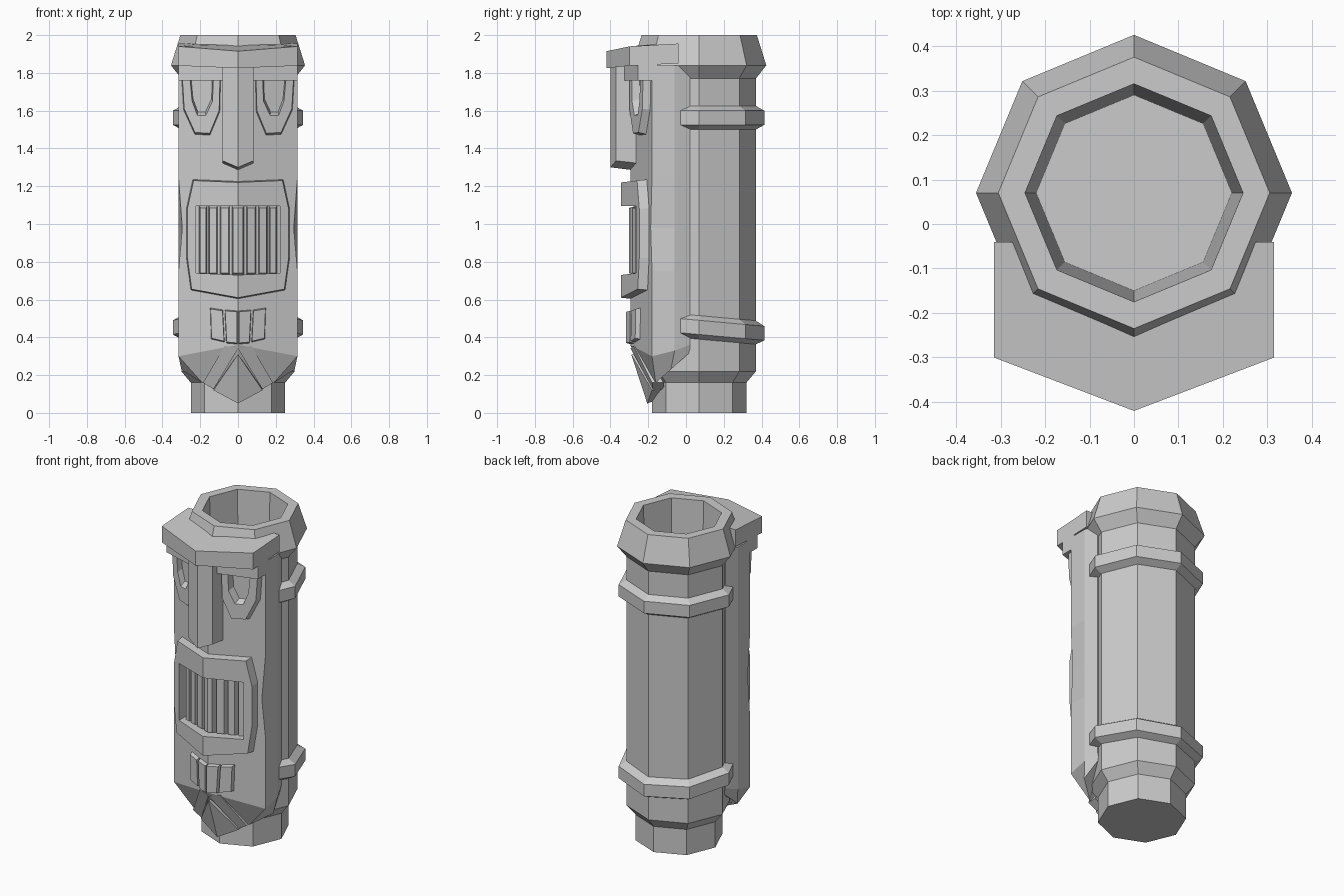
import bpy, bmesh, math

cube = bpy.data.objects.get("Cube")
if cube:
    bpy.data.objects.remove(cube)

stone = bpy.data.materials.new("grey_clay")
stone.use_nodes = True
stone.diffuse_color = (0.6, 0.6, 0.6, 1)
stone.node_tree.nodes["Principled BSDF"].inputs["Base Color"].default_value = (0.6, 0.6, 0.6, 1)

CENTRE_Y = 0.07


def finish(name, bm):
    bmesh.ops.recalc_face_normals(bm, faces=bm.faces)
    mesh = bpy.data.meshes.new(name)
    bm.to_mesh(mesh)
    bm.free()
    mesh.materials.append(stone)
    obj = bpy.data.objects.new(name, mesh)
    bpy.context.collection.objects.link(obj)
    return obj


def lathe(name, profile, ring=False, tilt=0.0):
    """Eight-sided turned shape; a ring joins its profile into a loop."""
    bm = bmesh.new()
    rows = []
    for r, z in profile:
        row = []
        for i in range(8):
            a = i * math.pi / 4
            y = r * math.sin(a)
            row.append(bm.verts.new((r * math.cos(a), CENTRE_Y + y, z - tilt * y)))
        rows.append(row)
    pairs = list(zip(rows, rows[1:]))
    if ring:
        pairs.append((rows[-1], rows[0]))
    else:
        bm.faces.new(rows[0])
        bm.faces.new(rows[-1])
    for a, b in pairs:
        for i in range(8):
            j = (i + 1) % 8
            bm.faces.new((a[i], a[j], b[j], b[i]))
    return finish(name, bm)


def loft(name, rows):
    """Skin loops of the +x half, cap both ends and mirror across x = 0."""
    bm = bmesh.new()
    loops = [[bm.verts.new(p) for p in row] for row in rows]
    bm.faces.new(loops[0])
    bm.faces.new(loops[-1])
    n = len(rows[0])
    for a, b in zip(loops, loops[1:]):
        for i in range(n):
            j = (i + 1) % n
            if abs(a[i].co.x) + abs(a[j].co.x) > 1e-5:
                bm.faces.new((a[i], a[j], b[j], b[i]))
    bmesh.ops.mirror(bm, geom=bm.verts[:] + bm.edges[:] + bm.faces[:],
                     axis='X', merge_dist=0.0005)
    return finish(name, bm)


def relief(name, front, back, out, depth):
    """Carving that follows the slanted face: outlines are (x, z) points."""
    def lay(points, off):
        return [(x, -0.295 + 0.365 * x - off, z) for x, z in points]
    return loft(name, [lay(front, out), lay(back, -depth)])


def grow(points, cx, cz, s):
    return [(cx + (x - cx) * s, cz + (z - cz) * s) for x, z in points]


# Hollow cup and its two bands
lathe("cup", [(0.25, 0), (0.25, 0.16), (0.30, 0.22), (0.30, 1.77), (0.355, 1.84),
              (0.305, 2.0), (0.245, 2.0), (0.22, 1.3)])
for name, z, tilt in (("upper_band", 1.565, 0.0), ("lower_band", 0.455, 0.09)):
    lathe(name, [(0.28, z - 0.065), (0.30, z - 0.065), (0.345, z - 0.04),
                 (0.345, z + 0.035), (0.30, z + 0.06), (0.28, z + 0.06)], True, tilt)

# Face slab wrapped around the front of the cup
WALL = [(0.255, 0.02), (0.191, -0.121), (0, -0.2)]


def face_row(z, x=0.315, y=-0.18):
    return [(0, -0.295, z), (x, y, z), (0.315, -0.06, z), (0.285, 0.02, z)] + \
           [(wx, wy, z) for wx, wy in WALL]


chin = [(0, -0.18, 0.13), (0.19, -0.16, 0.16), (0.30, -0.08, 0.23), (0.275, 0.02, 0.32)]
chin += [(x, y, z) for (x, y), z in zip(WALL, (0.32, 0.25, 0.2))]
jaw = face_row(0.36)
jaw[1] = (0.315, -0.18, 0.30)
jaw[2] = (0.315, -0.06, 0.33)
face = loft("face", [face_row(1.84), face_row(1.25), face_row(0.98, 0.295, -0.187),
                     face_row(0.75), jaw, chin])

# Recess behind the teeth
hole = [(0, 1.1), (0.222, 1.1), (0.222, 0.735), (0, 0.72)]
cutter = relief("mouth_cutter", hole, hole, 0.06, 0.03)
cutter.hide_render = True
cut = face.modifiers.new("mouth", 'BOOLEAN')
cut.operation = 'DIFFERENCE'
cut.solver = 'EXACT'
cut.object = cutter
bpy.context.view_layer.objects.active = face
bpy.ops.object.modifier_apply(modifier=cut.name)
bpy.data.objects.remove(cutter)

# Brow in two tiers
brow = [(0, -0.42), (0.315, -0.3), (0.315, -0.04), (0.23, -0.04), (0.191, -0.121), (0, -0.2)]
loft("brow", [[(x, y, z) for (x, y), z in zip(brow, heights)] for heights in
              ((1.825, 1.838, 1.85, 1.85, 1.85, 1.85),
               (1.915, 1.94, 1.955, 1.955, 1.955, 1.95))])
lower = [(0, -0.35), (0.315, -0.255), (0.315, -0.15), (0, -0.22)]
loft("lower_brow", [[(x, y, z) for x, y in lower] for z in (1.76, 1.845)])

# Nose
nose = [(0, -0.40), (0.083, -0.37), (0.083, -0.24), (0, -0.24)]
loft("nose", [[(x, y, z) for (x, y), z in zip(nose, (1.30, 1.335, 1.32, 1.28))],
              [(x, y, 1.84) for x, y in nose]])

# Eyes: raised sockets open at the top
socket = [(0.095, 1.78), (0.1, 1.6), (0.15, 1.48), (0.228, 1.485), (0.285, 1.61), (0.295, 1.78)]
opening = [(0.255, 1.78), (0.243, 1.65), (0.215, 1.575), (0.17, 1.575), (0.135, 1.65), (0.13, 1.78)]
relief("eyes", socket + opening,
       grow(socket, 0.195, 1.78, 1.05) + grow(opening, 0.19, 1.78, 0.86), 0.04, 0.02)

# Mouth frame and teeth
frame = [(0, 1.22), (0.235, 1.23), (0.268, 1.08), (0.268, 0.82), (0.245, 0.655), (0, 0.61)]
inner = [(0, 0.73), (0.222, 0.74), (0.222, 1.095), (0, 1.095)]
relief("mouth_frame", frame + inner, grow(frame, 0, 0.92, 1.03) + inner, 0.05, 0.035)
for i, (x0, x1) in enumerate(((0, 0.026), (0.05, 0.09), (0.114, 0.15), (0.17, 0.2))):
    left = 0.008 if i else 0
    front = [(x0, 1.085), (x1, 1.085), (x1, 0.74), (x0, 0.74)]
    base = [(x0 - left, 1.1), (x1 + 0.008, 1.1), (x1 + 0.008, 0.725), (x0 - left, 0.725)]
    relief("tooth_pair_%d" % (i + 1), front, base, 0.006, 0.04)

# Small blocks under the mouth
for i, block in enumerate(([(0.005, 0.535), (0.068, 0.54), (0.06, 0.375), (0.005, 0.37)],
                           [(0.082, 0.54), (0.145, 0.55), (0.14, 0.395), (0.074, 0.38)])):
    cx = sum(p[0] for p in block) / 4
    relief("chin_block_%d" % (i + 1), block, grow(block, cx, 0.46, 1.12), 0.025, 0.02)

# Beard point with a strand on each side
loft("beard", [[(0, -0.29, 0.31), (0.13, -0.18, 0.12), (0, -0.205, 0.05)],
               [(0, -0.2, 0.31), (0.13, -0.12, 0.13), (0, -0.12, 0.08)]])
strand = [(0, -0.293, 0.34), (0.07, -0.277, 0.355), (0.185, -0.18, 0.16), (0.13, -0.175, 0.125)]
loft("beard_strands", [strand, [(x, y + 0.06, z) for x, y, z in strand]])
